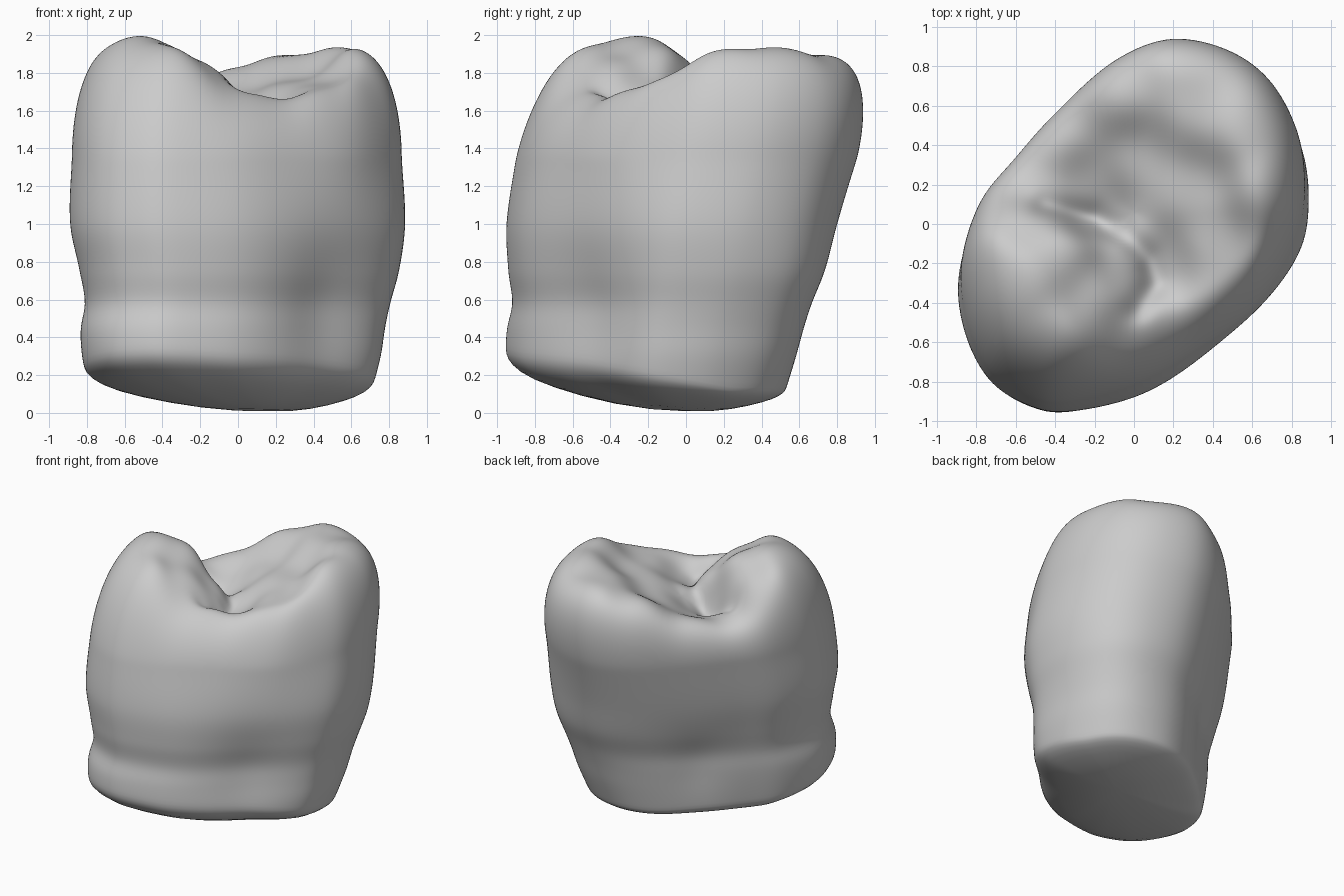
import bpy
import bmesh
import math
from mathutils import Vector
from mathutils.geometry import interpolate_bezier

SEGMENTS = 144
SHOULDER = 1.35

# Horizontal outline at mid height, counter-clockwise
OUTLINE = [(.88, 0), (.86, .3), (.72, .57), (.5, .73), (.2, .79), (-.1, .69),
           (-.4, .45), (-.62, .22), (-.8, 0), (-.89, -.3), (-.85, -.57),
           (-.73, -.79), (-.55, -.91), (-.35, -.95), (0, -.88), (.3, -.72),
           (.6, -.47), (.8, -.22)]

# Wall extents by height: z, left, right, front, back
LEVELS = [(.1, -.78, .7, -.92, .51), (.3, -.81, .75, -.935, .56),
          (.45, -.815, .77, -.925, .595), (.58, -.795, .795, -.9, .635),
          (.75, -.83, .84, -.93, .71), (1, -.885, .875, -.945, .79),
          (SHOULDER, -.87, .86, -.88, .905)]

# Swellings and hollows of the wall: direction, spread, z, z spread, amount
SWELLS = [(45, 28, .55, .5, .07), (-48, 25, .5, .4, -.07),
          (-35, 25, 1.55, .4, .05), (-130, 30, .45, .35, .035),
          (-130, 30, 1.4, .3, .03), (135, 25, .5, .25, -.03)]

# Heights of cusps, ridges and hollows on the chewing surface
CUSPS = [(-.55, -.3, 2.02), (-.35, -.15, 1.93), (-.4, -.6, 2),
         (-.75, -.2, 2.02), (-.2, -.4, 1.87), (-.05, -.2, 1.72),
         (.12, -.2, 1.59), (-.2, .1, 1.53), (.03, -.5, 1.74),
         (.25, -.55, 1.71), (.5, -.45, 1.8), (.75, -.2, 1.92),
         (.4, -.1, 1.74), (.3, .2, 1.76), (.7, .15, 1.98), (.55, .45, 1.96),
         (.3, .55, 1.9), (.25, .8, 1.93), (-.05, .65, 1.84),
         (0, .35, 1.69), (-.32, .45, 1.68), (-.25, .27, 1.58),
         (-.5, .18, 1.66), (-.55, 0, 1.87)]
GROOVE = [(-.45, .12), (-.2, .1), (.07, -.13), (.11, -.25), (.02, -.42)]
UNDERSIDE = [(.99, .9), (.97, .81), (.93, .69), (.86, .56), (.75, .43),
             (.6, .28), (.42, .14), (.22, .04)]


def closed_curve(points, count):
    """Even samples of a smooth closed curve through the points."""
    pts = [Vector((x, y, 0)) for x, y in points]
    n = len(pts)
    fine = []
    for i in range(n):
        a, b, c, d = (pts[(i + k) % n] for k in (-1, 0, 1, 2))
        fine += interpolate_bezier(b, b + (c - a) / 6, c - (d - b) / 6, c, 40)[:-1]
    total = len(fine)
    return [fine[i * total // count] for i in range(count)]


def level_slope(i, column):
    low, high = LEVELS[max(i - 1, 0)], LEVELS[min(i + 1, len(LEVELS) - 1)]
    return (high[column] - low[column]) / (high[0] - low[0])


def extents(z):
    """Smooth wall extents between the levels."""
    i = max(k for k in range(len(LEVELS) - 1) if k == 0 or LEVELS[k][0] <= z)
    low, high = LEVELS[i], LEVELS[i + 1]
    span = high[0] - low[0]
    t = min(max((z - low[0]) / span, 0), 1)
    ease = t * t * (3 - 2 * t)
    return [low[c] + (high[c] - low[c]) * ease
            + span * t * (1 - t) * ((1 - t) * level_slope(i, c)
                                    - t * level_slope(i + 1, c))
            for c in range(1, 5)]


def wall_point(p, z):
    """Fit an outline point to the extents at a height, then swell it."""
    left, right, front, back = extents(z)
    u, v = (p.x + .89) / 1.77, (p.y + .95) / 1.74
    q = Vector((left + u * (right - left), front + v * (back - front), 0))
    angle = math.atan2(q.y, q.x)
    push = 0
    for degrees, spread, height, reach, amount in SWELLS:
        turn = math.remainder(angle - math.radians(degrees), math.tau)
        push += amount * math.exp(-(turn / math.radians(spread)) ** 2
                                  - ((z - height) / reach) ** 2)
    q += q.normalized() * push
    q.z = z
    return q


def edge_height(p):
    """The lower edge climbs toward the front and the right."""
    t = min(max((.25 - p.y + .25 * p.x) / 1.15, 0), 1)
    return .13 + .17 * t + .06 * max(-p.x, 0)


def groove_distance(p):
    best = 9
    for a, b in zip(GROOVE, GROOVE[1:]):
        a, b = Vector(a), Vector(b)
        t = min(max((p - a).dot(b - a) / (b - a).length_squared, 0), 1)
        best = min(best, (p - a.lerp(b, t)).length)
    return best


def blend(x, y, heights):
    """Weighted mean of the cusp heights around a point."""
    total = weight = 0
    for (cx, cy, _), h in zip(CUSPS, heights):
        w = 1 / ((x - cx) ** 2 + (y - cy) ** 2 + .06) ** 3
        total += w * h
        weight += w
    return total / weight


def fit_heights():
    """Sharpen the heights so that the blend passes near the cusps."""
    heights = [h for _, _, h in CUSPS]
    for _ in range(3):
        heights = [g + h - blend(x, y, heights)
                   for g, (x, y, h) in zip(heights, CUSPS)]
    return heights


def crown_point(rim, s, heights):
    """Dome over from the shoulder to the chewing surface."""
    x, y = rim.x * s, rim.y * s
    d = groove_distance(Vector((x, y + .1)))
    height = blend(x, y + .1, heights) - .05 * math.exp(-(d / .06) ** 2)
    rise = (height - SHOULDER) * math.sqrt(max(1 - s ** 6.5, 0))
    return Vector((x, y + .24 * rise, SHOULDER + rise))


def make_tooth():
    bm = bmesh.new()
    outline = closed_curve(OUTLINE, SEGMENTS)
    rings = []

    # Rounded underside, from the middle outward
    middle = Vector((.18, .03, 0))
    edge = [wall_point(p, edge_height(p)) for p in outline]
    for s, f in reversed(UNDERSIDE):
        ring = []
        for p in edge:
            q = middle.lerp(p, s)
            q.z = p.z * f
            ring.append(q)
        rings.append(ring)

    # Side wall with the narrow neck
    steps = 40
    for i in range(steps + 1):
        t = i / steps
        rings.append([wall_point(p, e.z + (SHOULDER - e.z) * t)
                      for p, e in zip(outline, edge)])

    # Crown, crowded toward the shoulder
    shoulder = rings[-1]
    heights = fit_heights()
    steps = 56
    for i in range(1, steps):
        s = math.cos(math.pi / 2 * i / steps)
        rings.append([crown_point(p, s, heights) for p in shoulder])

    loops = [[bm.verts.new(p) for p in ring] for ring in rings]
    bottom = bm.verts.new(middle)
    top = bm.verts.new(crown_point(shoulder[0], 0, heights))
    for i in range(SEGMENTS):
        j = (i + 1) % SEGMENTS
        bm.faces.new((bottom, loops[0][j], loops[0][i]))
        bm.faces.new((top, loops[-1][i], loops[-1][j]))
        for low, high in zip(loops, loops[1:]):
            bm.faces.new((low[i], low[j], high[j], high[i]))
    for _ in range(4):
        bmesh.ops.smooth_vert(bm, verts=bm.verts, factor=.4,
                              use_axis_x=True, use_axis_y=True, use_axis_z=True)
    bmesh.ops.recalc_face_normals(bm, faces=bm.faces)
    for face in bm.faces:
        face.smooth = True
    mesh = bpy.data.meshes.new("molar_tooth")
    bm.to_mesh(mesh)
    bm.free()
    tooth = bpy.data.objects.new("molar_tooth", mesh)
    bpy.context.collection.objects.link(tooth)
    return tooth


def make_material(name, colour):
    material = bpy.data.materials.new(name)
    material.use_nodes = True
    material.diffuse_color = colour
    material.node_tree.nodes["Principled BSDF"].inputs["Base Color"].default_value = colour
    return material


default_cube = bpy.data.objects.get("Cube")
if default_cube:
    bpy.data.objects.remove(default_cube)

molar = make_tooth()
molar.data.materials.append(make_material("pale_grey", (.6, .6, .6, 1)))
